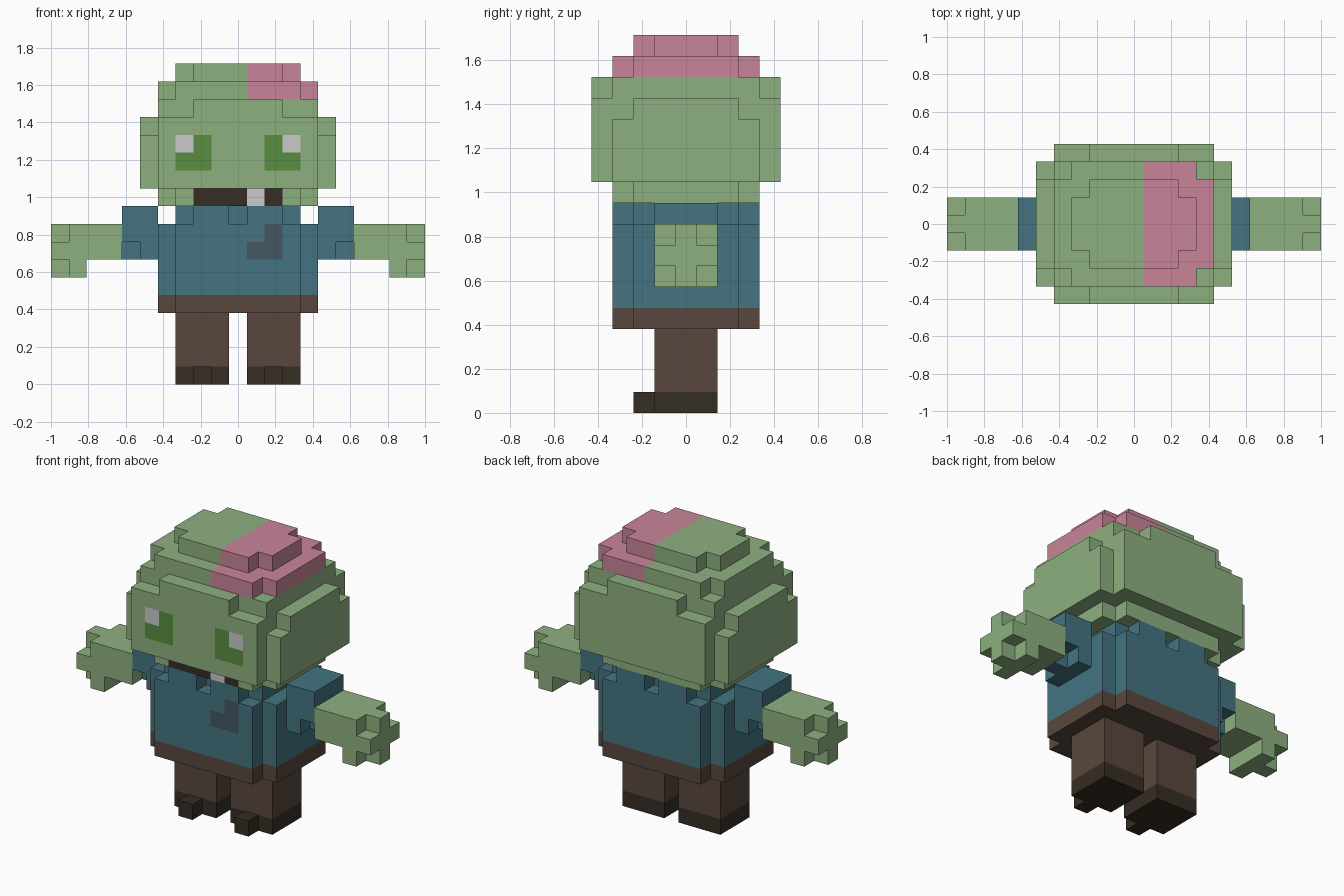
import bpy
import bmesh

if "Cube" in bpy.data.objects:
    bpy.data.objects.remove(bpy.data.objects["Cube"])

U = 2 / 21  # size of one cube: the figure is 21 cubes wide


def srgb(r, g, b):
    def lin(c):
        c /= 255
        return c / 12.92 if c <= 0.04045 else ((c + 0.055) / 1.055) ** 2.4
    return (lin(r), lin(g), lin(b), 1)


COLOURS = {
    "skin_green": srgb(141, 176, 128),
    "pink": srgb(201, 133, 153),
    "shirt_blue": srgb(67, 116, 129),
    "patch_slate": srgb(66, 87, 97),
    "trouser_brown": srgb(89, 71, 61),
    "dark_brown": srgb(54, 45, 35),
    "eye_green": srgb(90, 141, 65),
    "pale_grey": srgb(202, 202, 202),
}
mats = {}
for name, col in COLOURS.items():
    mats[name] = bpy.data.materials.new(name)
    mats[name].diffuse_color = col

cells = {}  # (x, y, z) -> (part, colour)


def fill(part, colour, x, y, z, mirror=False):
    """Fill an inclusive range of cubes; x, y, z are (first, last)."""
    for i in range(x[0], x[1] + 1):
        for j in range(y[0], y[1] + 1):
            for k in range(z[0], z[1] + 1):
                cells[i, j, k] = (part, colour)
                if mirror:
                    cells[-i, j, k] = (part.replace("right", "left"), colour)


def slab(part, colour, hx, hy, z):
    """Centred slab with half sizes hx, hy."""
    fill(part, colour, (-hx, hx), (-hy, hy), z)


# Head: stacked slabs, each a cross of two rectangles
for hx, hy, z in [(3, 3, (10, 10)), (4, 2, (10, 10)),
                  (5, 3, (11, 13)), (4, 4, (11, 14)), (5, 2, (14, 14)),
                  (4, 3, (15, 15)), (2, 4, (15, 15)),
                  (3, 3, (16, 16)), (4, 2, (16, 16)),
                  (3, 1, (17, 17)), (2, 2, (17, 17))]:
    slab("head", "skin_green", hx, hy, z)

# Pink patch on one side of the crown
for (i, j, k), (part, c) in list(cells.items()):
    if k >= 16 and i >= 1:
        cells[i, j, k] = ("head", "pink")

# Eyes, mouth and tooth
fill("head", "eye_green", (2, 3), (-4, -4), (12, 13), True)
fill("head", "pale_grey", (3, 3), (-4, -4), (13, 13), True)
fill("head", "dark_brown", (-2, 2), (-3, -3), (10, 10))
fill("head", "pale_grey", (1, 1), (-3, -3), (10, 10))

# Shirt with notched collar, trouser waist
for part, col, z in [("waist", "trouser_brown", (4, 4)), ("shirt", "shirt_blue", (5, 8))]:
    slab(part, col, 3, 3, z)
    slab(part, col, 4, 2, z)
slab("shirt", "shirt_blue", 3, 2, (9, 9))
fill("shirt", "shirt_blue", (1, 2), (-3, 3), (9, 9), True)

# Dark patch on the chest
fill("shirt", "patch_slate", (1, 2), (-3, -3), (7, 7))
fill("shirt", "patch_slate", (2, 2), (-3, -3), (8, 8))

# Sleeves with a ragged lower hem
fill("right_sleeve", "shirt_blue", (5, 6), (-1, 1), (8, 9), True)
fill("right_sleeve", "shirt_blue", (5, 5), (-1, 1), (7, 7), True)
fill("right_sleeve", "shirt_blue", (6, 6), (0, 0), (7, 7), True)

# Arms and hands, finger ends form a cross
fill("right_arm", "skin_green", (7, 8), (-1, 1), (7, 8), True)
fill("right_arm", "skin_green", (9, 9), (-1, 1), (6, 8), True)
fill("right_arm", "skin_green", (10, 10), (-1, 1), (7, 7), True)
fill("right_arm", "skin_green", (10, 10), (0, 0), (6, 8), True)

# Legs and shoes with a single toe
fill("right_leg", "trouser_brown", (1, 3), (-1, 1), (1, 3), True)
fill("right_shoe", "dark_brown", (1, 3), (-1, 1), (0, 0), True)
fill("right_shoe", "dark_brown", (2, 2), (-2, -2), (0, 0), True)

# Turn the exposed cube sides of each part into one mesh
for part in sorted({p for p, c in cells.values()}):
    own = {pos: c for pos, (p, c) in cells.items() if p == part}
    names = sorted(set(own.values()))
    bm = bmesh.new()
    verts = {}

    def vert(p):
        if p not in verts:
            verts[p] = bm.verts.new(((p[0] - 0.5) * U, (p[1] - 0.5) * U, p[2] * U))
        return verts[p]

    for pos, colour in own.items():
        for axis in range(3):
            a, b = (axis + 1) % 3, (axis + 2) % 3
            for side in (0, 1):
                nxt = list(pos)
                nxt[axis] += 2 * side - 1
                if tuple(nxt) in cells:
                    continue
                loop = []
                for da, db in ((0, 0), (1, 0), (1, 1), (0, 1)):
                    p = list(pos)
                    p[axis] += side
                    p[a] += da
                    p[b] += db
                    loop.append(vert(tuple(p)))
                face = bm.faces.new(loop if side else loop[::-1])
                face.material_index = names.index(colour)
    mesh = bpy.data.meshes.new(part)
    bm.to_mesh(mesh)
    bm.free()
    for n in names:
        mesh.materials.append(mats[n])
    bpy.context.collection.objects.link(bpy.data.objects.new(part, mesh))

for m in bpy.data.materials:
    if m.users and not m.is_grease_pencil:
        m.use_nodes = True
        m.node_tree.nodes["Principled BSDF"].inputs["Base Color"].default_value = m.diffuse_color
